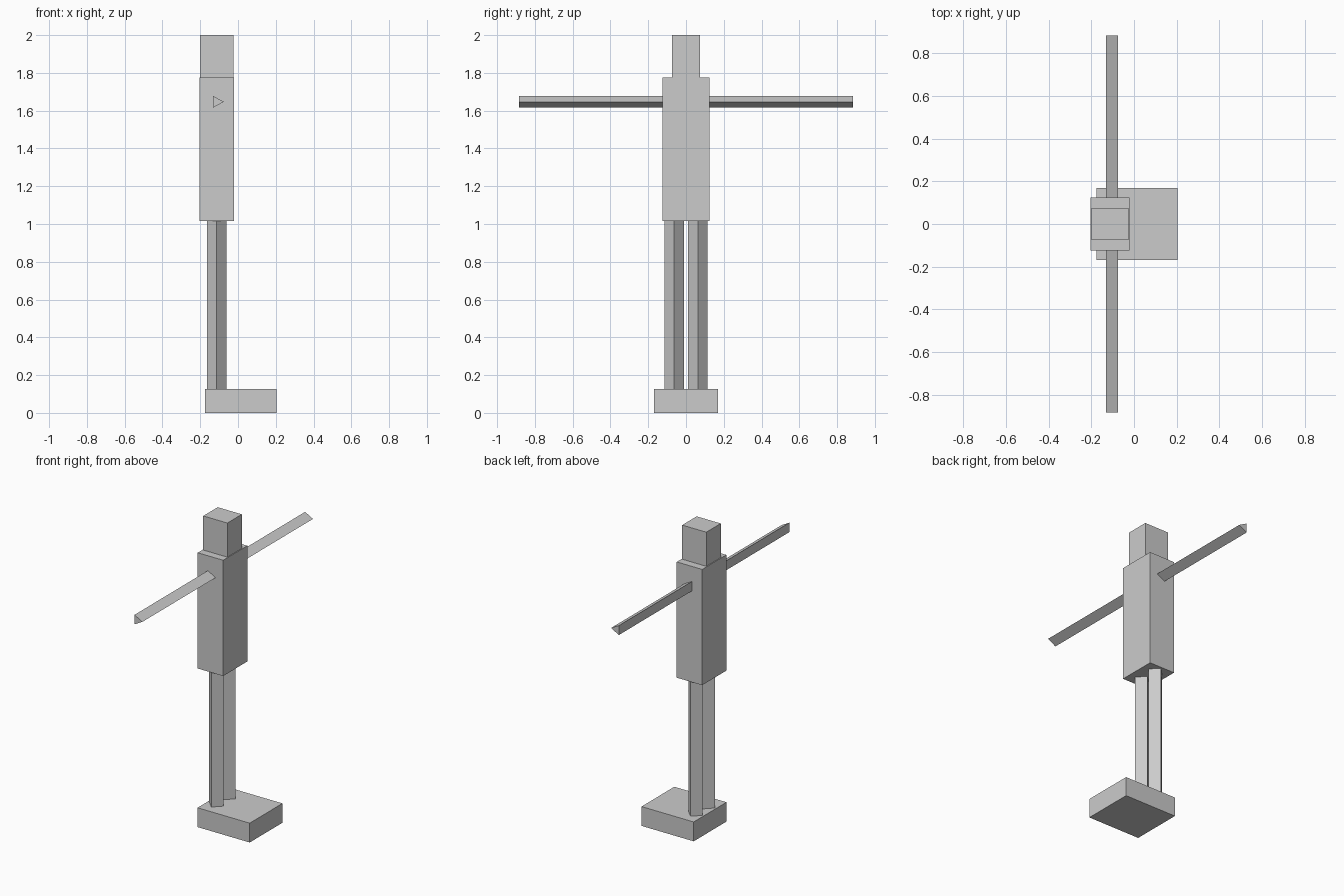
import bpy
from math import pi
from mathutils import Matrix

if "Cube" in bpy.data.objects:
    bpy.data.objects.remove(bpy.data.objects["Cube"])


def box(name, lo, hi):
    """Axis-aligned block between two corners."""
    size = [h - l for l, h in zip(lo, hi)]
    mid = [(h + l) / 2 for l, h in zip(lo, hi)]
    bpy.ops.mesh.primitive_cube_add(size=1, location=mid)
    ob = bpy.context.object
    ob.name = name
    ob.scale = size
    bpy.ops.object.transform_apply(location=False, rotation=False, scale=True)
    return ob


def prism(name, profile, depth, matrix):
    """Extrude a closed 2D profile from 0 to depth along local z."""
    n = len(profile)
    verts = [(x, y, z) for z in (0, depth) for x, y in profile]
    faces = [(i, (i + 1) % n, n + (i + 1) % n, n + i) for i in range(n)]
    faces += [tuple(reversed(range(n))), tuple(range(n, 2 * n))]
    mesh = bpy.data.meshes.new(name)
    mesh.from_pydata(verts, [], faces)
    ob = bpy.data.objects.new(name, mesh)
    bpy.context.collection.objects.link(ob)
    mesh.transform(matrix)
    return ob


# Blocks stacked from the ground up
box("foot_base", (-0.175, -0.17, 0), (0.204, 0.17, 0.127))
box("torso", (-0.205, -0.125, 1.016), (-0.02, 0.125, 1.776))
box("head", (-0.2, -0.075, 1.776), (-0.025, 0.075, 2.0))

# Diamond-section legs, one each side of the middle
r = 0.052
diamond = [(r, 0), (0, r), (-r, 0), (0, -r)]
for side, y in (("front", -0.063), ("back", 0.063)):
    prism(side + "_leg", diamond, 0.889, Matrix.Translation((-0.113, y, 0.127)))

# Triangular arm bar running through the torso, point towards +x
triangle = [(-0.132, 1.616), (-0.075, 1.647), (-0.132, 1.678)]
prism("arms", triangle, 1.77,
      Matrix.Translation((0, 0.885, 0)) @ Matrix.Rotation(pi / 2, 4, 'X'))
